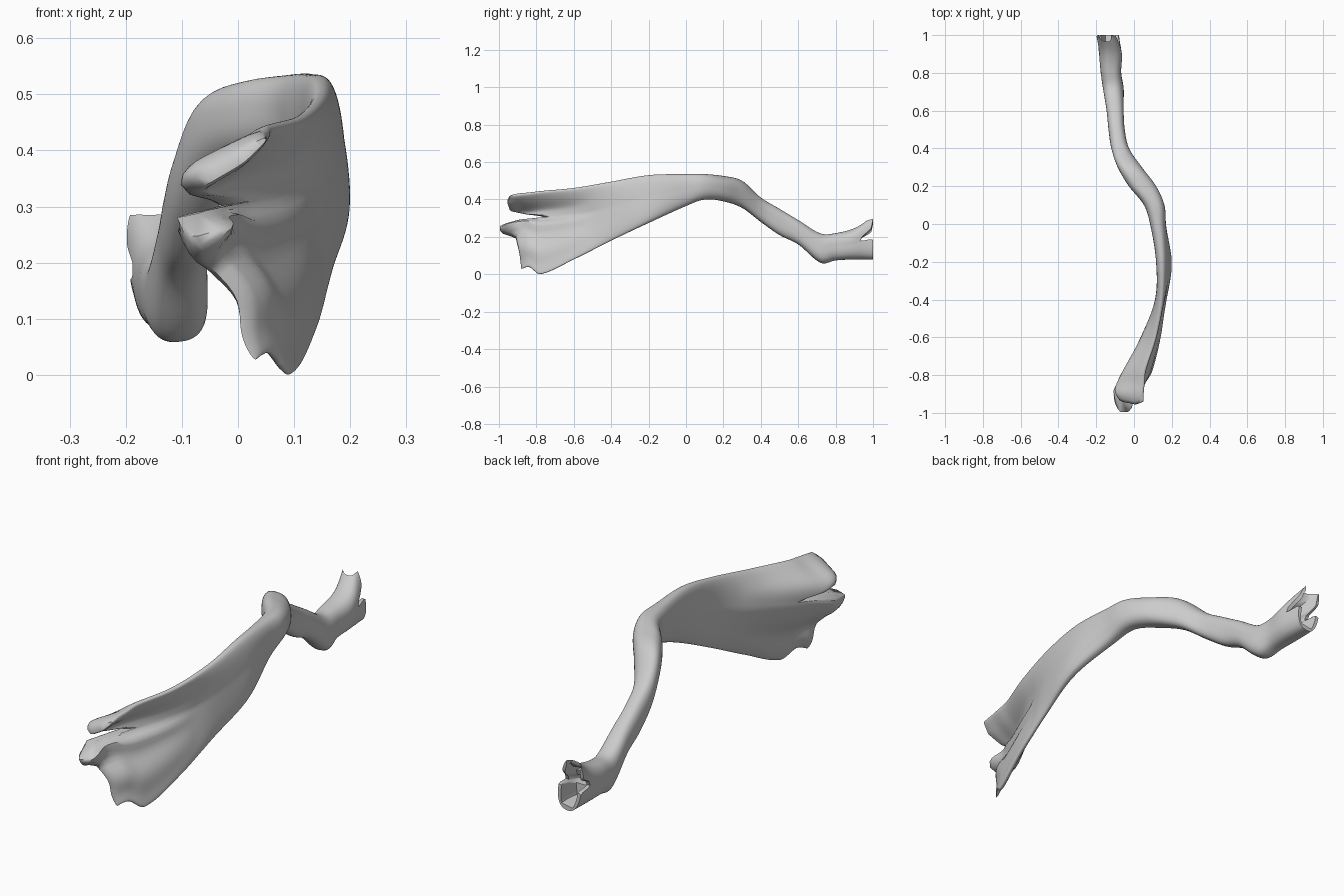
import bpy, bmesh, math
from mathutils import Vector

if "Cube" in bpy.data.objects:
    bpy.data.objects.remove(bpy.data.objects["Cube"])

# Stations: y, top x/z, middle x/z, bottom x/z, half thickness
STATIONS = [
    (-1.0, .05, .41, -.06, .265, .0, .035, .028),
    (-.9, .05, .427, -.085, .285, .02, .022, .027),
    (-.84, .055, .434, -.06, .285, .055, .04, .025),
    (-.78, .06, .442, -.03, .287, .09, .001, .024),
    (-.6, .115, .46, .06, .31, .135, .08, .024),
    (-.4, .145, .495, .137, .36, .16, .18, .026),
    (-.2, .145, .53, .155, .41, .18, .275, .035),
    (0, .125, .536, .127, .455, .13, .365, .042),
    (.1, .105, .536, .107, .47, .105, .40, .054),
    (.2, .05, .525, .045, .46, .045, .39, .072),
    (.3, -.02, .50, -.022, .43, -.025, .355, .064),
    (.4, -.07, .41, -.073, .345, -.07, .28, .047),
    (.5, -.09, .35, -.092, .28, -.09, .21, .043),
    (.6, -.10, .29, -.10, .225, -.10, .16, .045),
    (.72, -.115, .218, -.11, .14, -.10, .062, .054),
    (.8, -.12, .22, -.122, .15, -.115, .075, .054),
    (.9, -.115, .245, -.125, .165, -.12, .08, .06),
    (1.0, -.16, .31, -.14, .19, -.12, .08, .055),
]
# Ragged end outlines: position along the section -> y
FRONT_END = [(0, -.94), (.12, -.955), (.28, -.94), (.38, -.88), (.43, -.78), (.46, -.73),
             (.49, -.84), (.51, -.97), (.54, -1.0), (.6, -.985), (.67, -.91), (.85, -.89),
             (1, -.88)]
REAR_END = [(0, .965), (.08, 1.0), (.28, .99), (.36, .94), (.48, .93), (.55, 1.0), (1, 1.0)]
N, ROWS = 44, 110


def lerp_table(table, s):
    for (a, ya), (b, yb) in zip(table, table[1:]):
        if s <= b:
            return ya + (yb - ya) * (s - a) / (b - a)
    return table[-1][1]


def slope(i, k):
    a, b = STATIONS[max(i - 1, 0)], STATIONS[min(i + 1, len(STATIONS) - 1)]
    return (b[k] - a[k]) / (b[0] - a[0])


def station(y):
    """Smoothly interpolated section values at y."""
    i = 0
    while i < len(STATIONS) - 2 and y > STATIONS[i + 1][0]:
        i += 1
    a, b = STATIONS[i], STATIONS[i + 1]
    h = b[0] - a[0]
    t = (y - a[0]) / h
    return [(2*t**3 - 3*t*t + 1) * a[k] + (t**3 - 2*t*t + t) * h * slope(i, k)
            + (3*t*t - 2*t**3) * b[k] + (t**3 - t*t) * h * slope(i + 1, k) for k in range(1, 8)]


def bump(s, centre, width):
    return math.exp(-((s - centre) / width) ** 2)


def spine(v, s, front):
    """Bent centre line of a section from top (0) to bottom (1)."""
    T, M, B = Vector(v[0:2]), Vector(v[2:4]), Vector(v[4:6])
    curve = T * (2*(s - .5)*(s - 1)) + M * (4*s*(1 - s)) + B * (2*s*(s - .5))
    line = T.lerp(M, 2*s) if s < .5 else M.lerp(B, 2*s - 1)
    p = curve.lerp(line, .5)
    p.x += front * (.045 * bump(s, .78, .13) - .03 * bump(s, .32, .13))
    return p


def point(y, s, side, scale=1.0):
    v = station(y)
    front = min(max((-.5 - y) / .35, 0), 1)
    p = spine(v, s, front)
    tan = (spine(v, min(s + .06, 1), front) - spine(v, max(s - .06, 0), front)).normalized()
    w = v[6] * max(0, 1 - abs(2*s - 1)**2.5) ** (1 / 2.5)
    if side > 0:                       # thick rib running into the lower prong
        w += .04 * front * bump(s, .58, .07)
    w *= scale * side
    return Vector((p.x - tan.y * w, y, p.y + tan.x * w))


def ring_params():
    for i in range(2 * N):
        j = i if i <= N else 2 * N - i
        yield (1 - math.cos(math.pi * j / N)) / 2, 1 if i <= N else -1


def row_y(y, s):
    """Stretch the end rows out to the ragged outlines."""
    if y < -.5:
        return -.5 + (-.5 - y) / .5 * (lerp_table(FRONT_END, s) + .5)
    if y > .75:
        return .75 + (y - .75) / .25 * (lerp_table(REAR_END, s) - .75)
    return y


# Outer skin
bm = bmesh.new()
rings = []
for r in range(ROWS + 1):
    y = -1 + 2 * r / ROWS
    scale = (.45, .8, .95)[r] if r < 3 else 1.0
    rings.append([bm.verts.new(point(row_y(y, s), s, d, scale)) for s, d in ring_params()])

# Hollow rear socket
for depth, shrink in ((0, .72), (.05, .62), (.1, .4)):
    rings.append([bm.verts.new(point(row_y(1, s) - depth, .5 + (s - .5) * (.82 - depth), d, shrink))
                  for s, d in ring_params()])

for a, b in zip(rings, rings[1:]):
    for i in range(2 * N):
        k = (i + 1) % (2 * N)
        bm.faces.new((a[i], a[k], b[k], b[i]))

# Close both ends across the thickness
for ring in (rings[0], rings[-1]):
    for i in range(N):
        quad = [ring[i], ring[i + 1], ring[(2*N - i - 1) % (2*N)], ring[(2*N - i) % (2*N)]]
        bm.faces.new(list(dict.fromkeys(quad)))

bmesh.ops.recalc_face_normals(bm, faces=bm.faces)
mesh = bpy.data.meshes.new("curved_bone")
bm.to_mesh(mesh)
bm.free()
bone = bpy.data.objects.new("curved_bone", mesh)
bpy.context.collection.objects.link(bone)
bpy.context.view_layer.objects.active = bone
bone.select_set(True)
bpy.ops.object.shade_smooth_by_angle(angle=math.radians(60))
